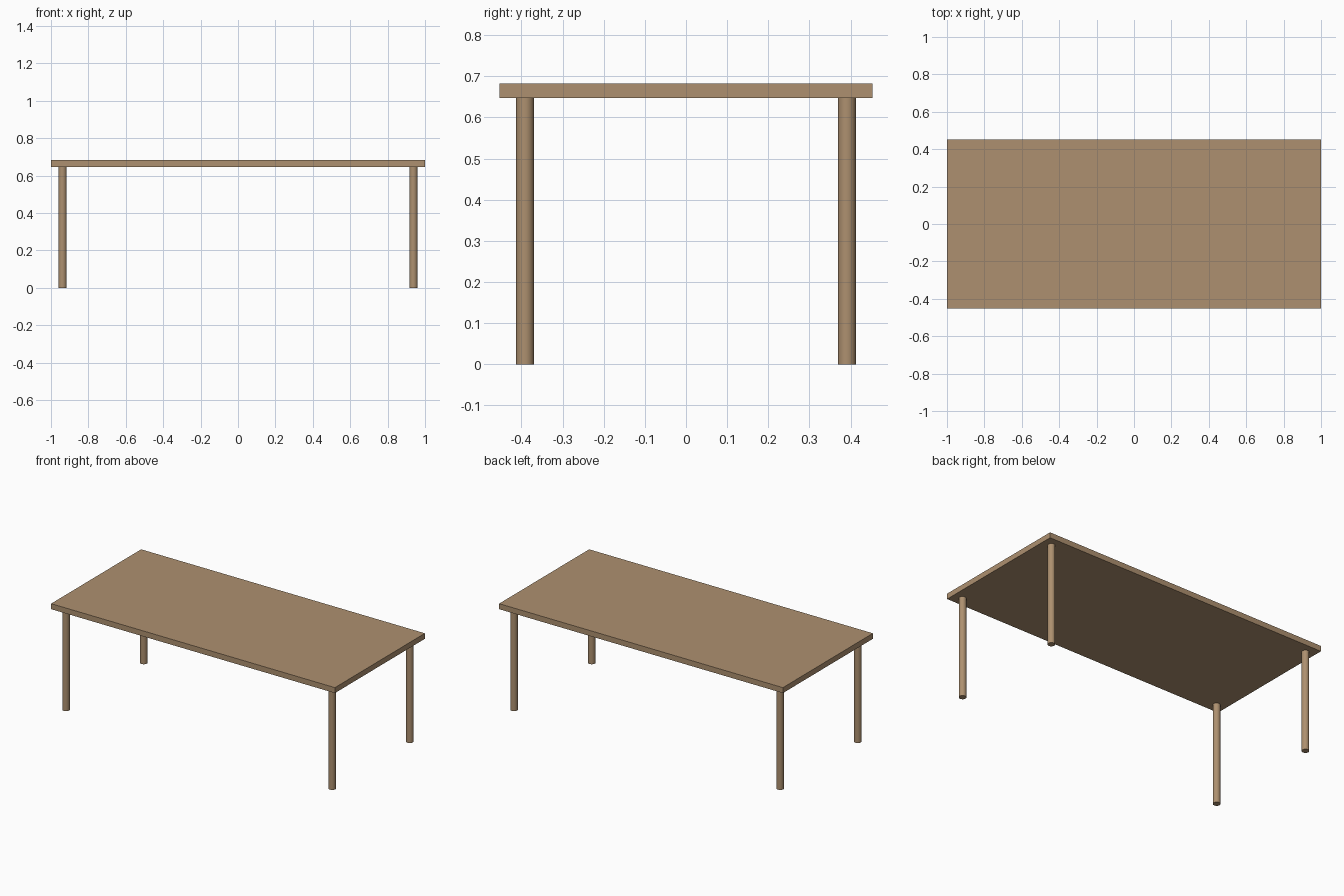
import bpy

if "Cube" in bpy.data.objects:
    bpy.data.objects.remove(bpy.data.objects["Cube"])

HALF_Y, TOP_Z, UNDER_Z = 0.453, 0.682, 0.647
LEG_X, LEG_Y, LEG_R = 0.938, 0.391, 0.0217

wood = bpy.data.materials.new("wood")
wood.diffuse_color = (0.42, 0.28, 0.16, 1)
wood.use_nodes = True
wood.node_tree.nodes["Principled BSDF"].inputs["Base Color"].default_value = wood.diffuse_color


def finish(name):
    ob = bpy.context.object
    ob.name = name
    ob.data.materials.append(wood)
    return ob


# Flat rectangular top
bpy.ops.mesh.primitive_cube_add(size=1, location=(0, 0, (TOP_Z + UNDER_Z) / 2))
top = finish("table_top")
top.scale = (2, 2 * HALF_Y, TOP_Z - UNDER_Z)
bpy.ops.object.transform_apply(location=False, rotation=False, scale=True)

# Four round legs, one near each corner
for side, sx in (("left", -1), ("right", 1)):
    for end, sy in (("front", -1), ("back", 1)):
        bpy.ops.mesh.primitive_cylinder_add(
            vertices=32, radius=LEG_R, depth=UNDER_Z,
            location=(sx * LEG_X, sy * LEG_Y, UNDER_Z / 2))
        finish(f"{end}_{side}_leg")
        bpy.ops.object.shade_smooth_by_angle()
